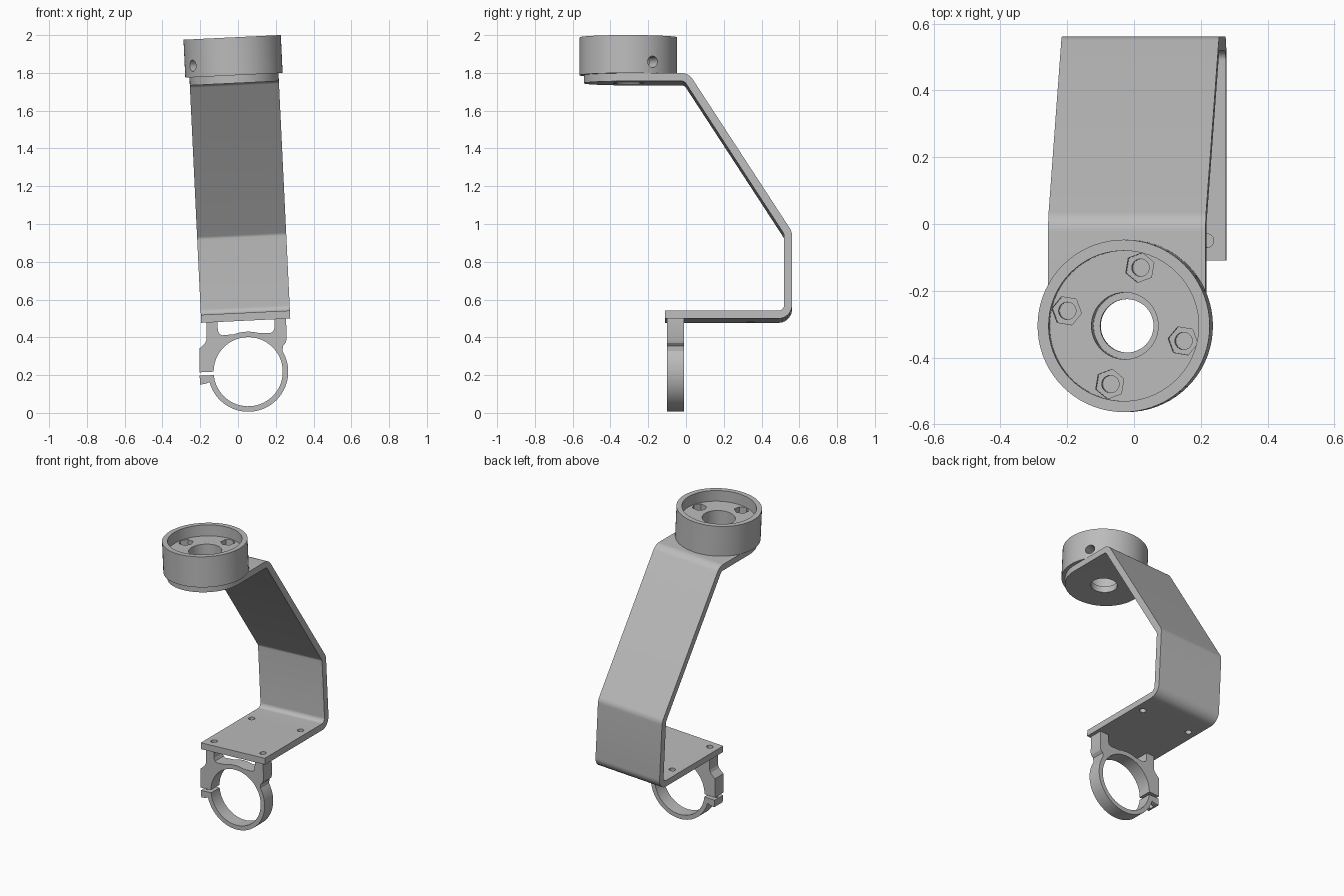
import bpy, bmesh, math
from math import sin, cos, pi, radians, asin
from mathutils import Matrix, Vector

if "Cube" in bpy.data.objects:
    bpy.data.objects.remove(bpy.data.objects["Cube"], do_unlink=True)

grey = bpy.data.materials.new("grey metal")
grey.use_nodes = True
grey.diffuse_color = (0.5, 0.5, 0.5, 1)
grey.node_tree.nodes["Principled BSDF"].inputs["Base Color"].default_value = (0.5, 0.5, 0.5, 1)

# Parts are built upright around the clamp axis, then leaned sideways
LEAN = Matrix.Translation((0.054, 0, 0.218)) @ Matrix.Rotation(radians(-2.75), 4, 'Y')
HUB_Y = -0.305
HALF_WIDTH = 0.236


def make(name, bm):
    bmesh.ops.recalc_face_normals(bm, faces=bm.faces)
    mesh = bpy.data.meshes.new(name)
    bm.to_mesh(mesh)
    bm.free()
    obj = bpy.data.objects.new(name, mesh)
    bpy.context.collection.objects.link(obj)
    mesh.materials.append(grey)
    return obj


def apply(obj, mod):
    bpy.context.view_layer.objects.active = obj
    bpy.ops.object.modifier_apply(modifier=mod.name)


def cut(obj, radius, length, loc, turn=0, tilt=0, sides=32):
    """Drill a prism-shaped hole centred on loc."""
    bm = bmesh.new()
    m = Matrix.Translation(loc) @ Matrix.Rotation(turn, 4, 'Z') @ Matrix.Rotation(tilt, 4, 'Y')
    bmesh.ops.create_cone(bm, cap_ends=True, segments=sides, radius1=radius,
                          radius2=radius, depth=length, matrix=m)
    cutter = make("cutter", bm)
    cutter.hide_render = True
    mod = obj.modifiers.new("hole", 'BOOLEAN')
    mod.operation = 'DIFFERENCE'
    mod.solver = 'EXACT'
    mod.object = cutter
    apply(obj, mod)
    bpy.data.objects.remove(cutter, do_unlink=True)


def finish(obj):
    obj.data.transform(LEAN)
    bpy.ops.object.select_all(action='DESELECT')
    obj.select_set(True)
    bpy.context.view_layer.objects.active = obj
    bpy.ops.object.shade_smooth_by_angle(angle=radians(20))


def arc(radius, start, end, steps):
    return [(radius * cos(start + (end - start) * i / steps),
             radius * sin(start + (end - start) * i / steps)) for i in range(steps + 1)]


def round_corners(path, radius, steps=8):
    """Replace inner corners of a 2D path with smooth bends."""
    pts = [Vector(p) for p in path]
    out = [pts[0]]
    for a, b, c in zip(pts, pts[1:], pts[2:]):
        d1, d2 = (a - b).normalized(), (c - b).normalized()
        half = d1.angle(d2) / 2
        p, q = b + d1 * radius / math.tan(half), b + d2 * radius / math.tan(half)
        centre = b + (d1 + d2).normalized() * radius / sin(half)
        for i in range(steps + 1):
            v = p.lerp(q, i / steps) - centre
            out.append(centre + v.normalized() * radius)
    out.append(pts[-1])
    return out


# Bent strip bracket with a rounded upper end
path = round_corners([(-0.11, 0.2915), (0.54, 0.2915), (0.54, 0.725),
                      (0.003, 1.55), (HUB_Y, 1.55)], 0.05)
bm = bmesh.new()
rows = [[bm.verts.new((s * HALF_WIDTH, p.x, p.y)) for s in (-1, 1)] for p in path]
for a, b in zip(rows, rows[1:]):
    bm.faces.new((a[0], a[1], b[1], b[0]))
tip = [bm.verts.new((x, HUB_Y + y, 1.55)) for x, y in arc(HALF_WIDTH, 0, -pi, 40)[1:-1]]
bm.faces.new([rows[-1][0], rows[-1][1]] + tip)
bracket = make("bent_bracket", bm)
solid = bracket.modifiers.new("thickness", 'SOLIDIFY')
solid.thickness = 0.042
solid.offset = 0
solid.use_even_offset = True
apply(bracket, solid)
cut(bracket, 0.08, 0.2, (0, HUB_Y, 1.55), sides=48)
for x in (-0.18, 0.18):
    for y in (-0.05, 0.345):
        cut(bracket, 0.02, 0.2, (x, y, 0.2915), sides=24)
finish(bracket)

# Round cup with a recessed floor and a centre hole
profile = [(0.1, 1.571), (0.258, 1.571), (0.258, 1.772),
           (0.225, 1.772), (0.225, 1.70), (0.1, 1.70)]
STEPS = 72
bm = bmesh.new()
rings = [[bm.verts.new((r * cos(2 * pi * i / STEPS), HUB_Y + r * sin(2 * pi * i / STEPS), z))
          for i in range(STEPS)] for r, z in profile]
for a, b in zip(rings, rings[1:] + rings[:1]):
    for i in range(STEPS):
        j = (i + 1) % STEPS
        bm.faces.new((a[i], a[j], b[j], b[i]))
cup = make("mounting_cup", bm)
# Hexagonal nut pockets with bolt holes
for k in range(4):
    ang = radians(75.5 + 90 * k)
    x, y = 0.18 * cos(ang), HUB_Y + 0.18 * sin(ang)
    cut(cup, 0.045, 0.08, (x, y, 1.70), turn=ang + radians(35), sides=6)
    cut(cup, 0.026, 0.12, (x, y, 1.66), sides=24)
# Side screw holes
for ang in (radians(30), radians(213)):
    cut(cup, 0.03, 0.12, (0.23 * cos(ang), HUB_Y + 0.23 * sin(ang), 1.632),
        turn=ang, tilt=pi / 2, sides=24)
finish(cup)

# Split tube clamp: one outline extruded front to back
GAP, OUTER, INNER = 0.009, 0.212, 0.183
d = asin(GAP / INNER)
outline = [(-0.258, -GAP), (-0.257, -0.056), (-0.225, -0.052)]
outline += arc(OUTER, radians(192), radians(388), 48)
outline += [(0.19, 0.128), (0.205, 0.143), (0.211, 0.16), (0.214, 0.271), (0.153, 0.271),
            (0.15, 0.225), (0.143, 0.207), (0.128, 0.199), (0.104, 0.2)]
outline += arc(OUTER, radians(72), radians(108), 12)
outline += [(-0.104, 0.2), (-0.128, 0.199), (-0.143, 0.207), (-0.15, 0.225), (-0.15, 0.271),
            (-0.208, 0.271), (-0.212, 0.18), (-0.22, 0.163), (-0.253, 0.134), (-0.259, GAP)]
outline += arc(INNER, pi - d, -pi + d, 64)
bm = bmesh.new()
face = bm.faces.new([bm.verts.new((x, -0.1, z)) for x, z in outline])
geom = bmesh.ops.extrude_face_region(bm, geom=[face])["geom"]
bmesh.ops.translate(bm, vec=(0, 0.09, 0), verts=[v for v in geom if isinstance(v, bmesh.types.BMVert)])
clamp = make("tube_clamp", bm)
cut(clamp, 0.016, 0.18, (-0.232, -0.055, 0), sides=24)
finish(clamp)
